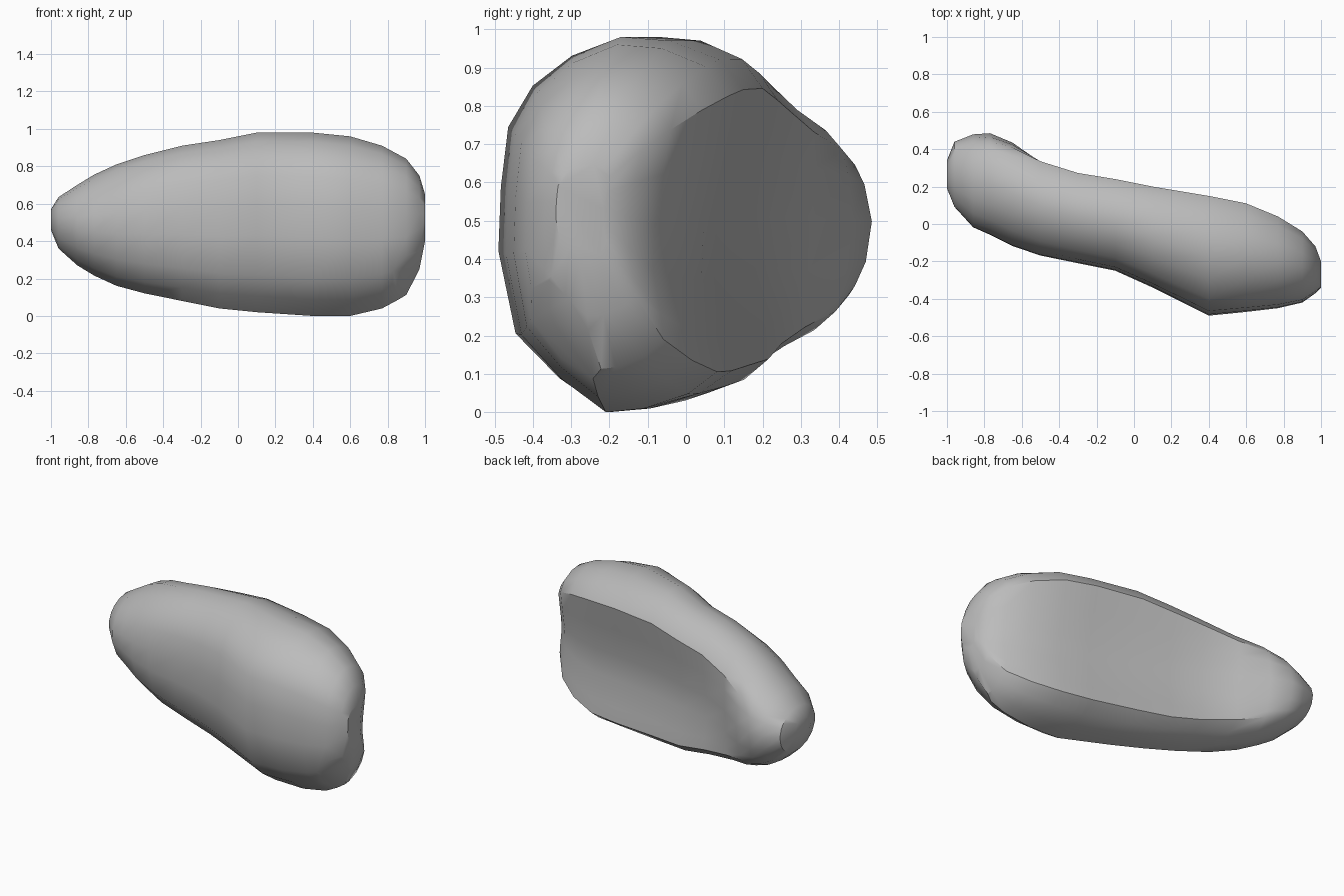
import bpy, bmesh
from mathutils import Vector

default_cube = bpy.data.objects.get("Cube")
if default_cube:
    bpy.data.objects.remove(default_cube, do_unlink=True)

# Plain stone colour
stone = bpy.data.materials.new("stone grey")
stone.use_nodes = True
colour = (0.5, 0.5, 0.5, 1.0)
stone.diffuse_color = colour
stone.node_tree.nodes["Principled BSDF"].inputs["Base Color"].default_value = colour

# Body outline along its length: x, front, back, bottom, top
stations = [
    (-1, .19, .34, .46, .57), (-.96, .09, .44, .36, .635),
    (-.86, -.02, .48, .27, .7), (-.77, -.06, .49, .215, .755),
    (-.65, -.12, .45, .16, .81), (-.5, -.17, .36, .12, .86),
    (-.3, -.21, .28, .08, .91), (-.1, -.25, .24, .04, .94),
    (.1, -.34, .2, .02, .98), (.4, -.49, .15, 0, .98),
    (.6, -.47, .11, 0, .96), (.77, -.45, .04, .04, .91),
    (.9, -.42, -.04, .11, .84), (.97, -.37, -.12, .25, .75),
    (1, -.34, -.2, .4, .65),
]

# Cross-section in unit depth and height: full front, hollow back with two lips
hollow = [
    (0, .43), (.01, .6), (.04, .76), (.14, .87), (.3, .95), (.5, 1),
    (.7, .99), (.9, .94), (1, .86), (.95, .7), (.89, .52), (.88, .36),
    (.93, .2), (.95, .11), (.82, .05), (.62, .01), (.45, 0), (.25, .09),
    (.07, .21),
]


def rounded(u, v):
    """Point in the same direction on a round section."""
    ray = Vector((u - .5, v - .5)).normalized() * .5
    return ray.x + .5, ray.y + .5


def smoothstep(low, high, value):
    t = min(max((value - low) / (high - low), 0), 1)
    return t * t * (3 - 2 * t)


# Loft the sections, turning from a round end to the hollowed back
bm = bmesh.new()
rings = []
for x, front, back, bottom, top in stations:
    weight = smoothstep(-.9, -.1, x)
    ring = []
    for u, v in hollow:
        ru, rv = rounded(u, v)
        su = ru + (u - ru) * weight
        sv = rv + (v - rv) * weight
        y = front + (back - front) * su
        z = bottom + (top - bottom) * sv
        ring.append(bm.verts.new((x, y, z)))
    rings.append(ring)

count = len(hollow)
for first, second in zip(rings, rings[1:]):
    for i in range(count):
        j = (i + 1) % count
        bm.faces.new((first[i], first[j], second[j], second[i]))
bm.faces.new(rings[0])
bm.faces.new(rings[-1])
bmesh.ops.recalc_face_normals(bm, faces=bm.faces[:])

# Chipped flat on the lower front corner
cut = bmesh.ops.bisect_plane(
    bm, geom=bm.verts[:] + bm.edges[:] + bm.faces[:],
    plane_co=(.77, -.44, .21), plane_no=(.6, -.58, -.5), clear_outer=True)
rim = [e for e in cut["geom_cut"] if isinstance(e, bmesh.types.BMEdge)]
bmesh.ops.holes_fill(bm, edges=rim)
bmesh.ops.recalc_face_normals(bm, faces=bm.faces[:])

mesh = bpy.data.meshes.new("stone_body")
bm.to_mesh(mesh)
bm.free()
mesh.materials.append(stone)
body = bpy.data.objects.new("stone_body", mesh)
bpy.context.collection.objects.link(body)

# Soft shading with crisp chips
bpy.ops.object.select_all(action="DESELECT")
body.select_set(True)
bpy.context.view_layer.objects.active = body
bpy.ops.object.shade_smooth_by_angle(angle=.6)
